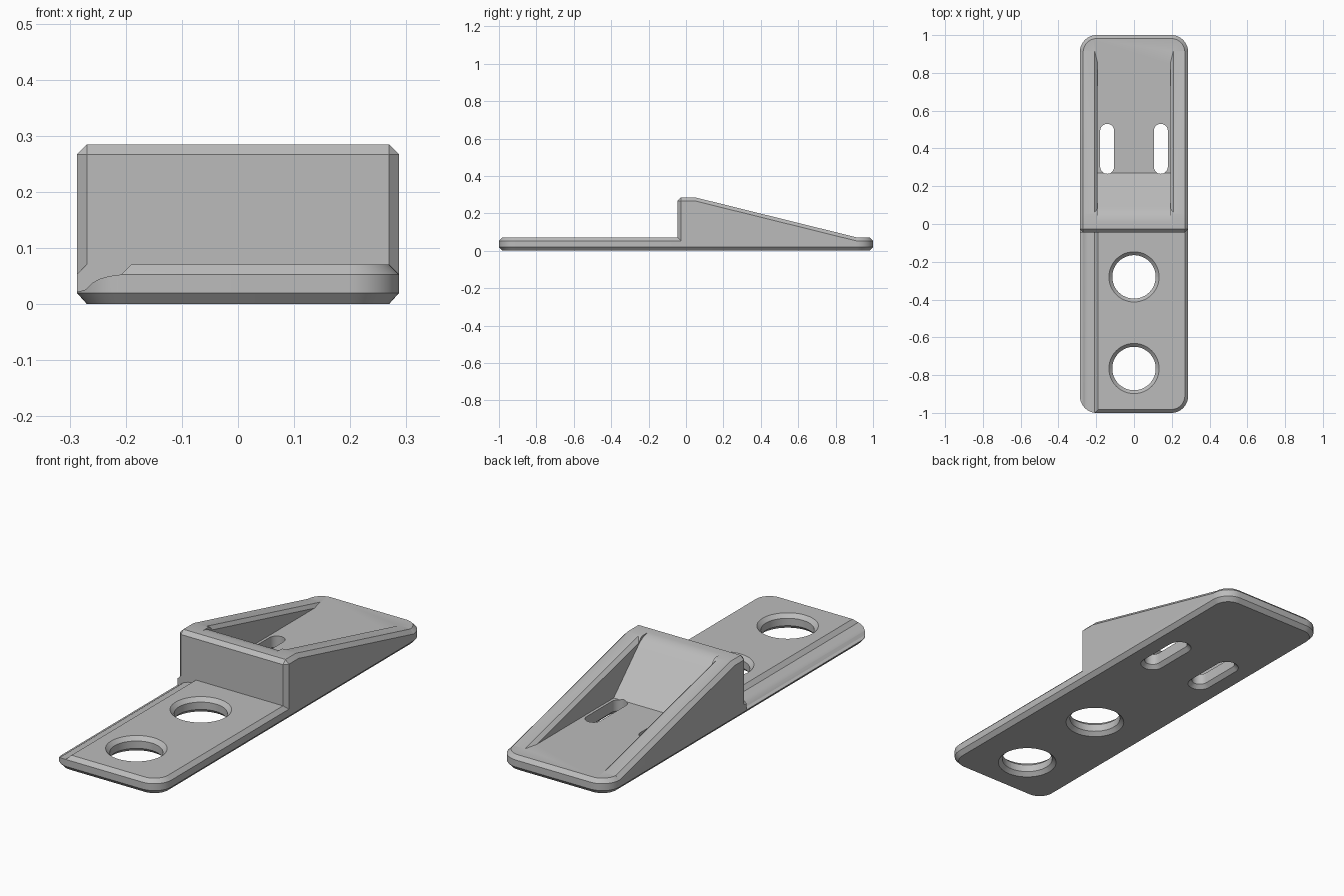
import bpy, bmesh, math

default = bpy.data.objects.get("Cube")
if default:
    bpy.data.objects.remove(default, do_unlink=True)

grey = bpy.data.materials.new("plain_grey")
grey.use_nodes = True
COLOUR = (0.5, 0.5, 0.5, 1)
grey.diffuse_color = COLOUR
grey.node_tree.nodes["Principled BSDF"].inputs["Base Color"].default_value = COLOUR

HALF = 0.287      # half width
C = 0.018         # chamfer
TOP = 0.071       # plate thickness
RIDGE = 0.285     # wedge height


def add_object(name, bm):
    bmesh.ops.recalc_face_normals(bm, faces=bm.faces)
    mesh = bpy.data.meshes.new(name)
    bm.to_mesh(mesh)
    bm.free()
    mesh.materials.append(grey)
    obj = bpy.data.objects.new(name, mesh)
    bpy.context.collection.objects.link(obj)
    return obj


def loft(name, loops):
    """Closed solid through matching rings of points."""
    bm = bmesh.new()
    rings = [[bm.verts.new(p) for p in loop] for loop in loops]
    n = len(rings[0])
    for a, b in zip(rings, rings[1:]):
        for i in range(n):
            j = (i + 1) % n
            bm.faces.new((a[i], a[j], b[j], b[i]))
    bm.faces.new(rings[0])
    bm.faces.new(rings[-1])
    return add_object(name, bm)


def hull(name, points):
    bm = bmesh.new()
    for p in points:
        bm.verts.new(p)
    bmesh.ops.convex_hull(bm, input=bm.verts)
    bmesh.ops.dissolve_limit(bm, angle_limit=0.01, verts=bm.verts, edges=bm.edges)
    return add_object(name, bm)


def rounded(cx, cy, hx, hy, r, z, steps=12):
    """Rounded rectangle ring; a full radius gives a slot or circle."""
    ring = []
    for q, (sx, sy) in enumerate(((1, 1), (-1, 1), (-1, -1), (1, -1))):
        for i in range(steps + 1):
            a = math.pi / 2 * (q + i / steps)
            ring.append((cx + sx * (hx - r) + r * math.cos(a),
                         cy + sy * (hy - r) + r * math.sin(a), z))
    return ring


def combine(target, other, operation):
    mod = target.modifiers.new(operation.lower(), "BOOLEAN")
    mod.object, mod.operation, mod.solver = other, operation, "EXACT"
    bpy.context.view_layer.objects.active = target
    bpy.ops.object.modifier_apply(modifier=mod.name)
    bpy.data.objects.remove(other, do_unlink=True)


def opening(cx, cy, r, hy, levels):
    """Through cutter with a flared radius at each (z, flare) level."""
    rings = [rounded(cx, cy, r + f, hy + f, (r + f) * 0.9999, z) for z, f in levels]
    return loft("opening_cutter", rings)


# Base plate with chamfered rim
rim = ((0, C), (0.02, 0), (TOP - C, 0), (TOP, C))
bracket = loft("bracket_body", [rounded(0, 0, HALF - d, 1 - d, 0.09 - d, z)
                                for z, d in rim])

# Rounded relief along one long edge of the front half
relief = [(-0.4, 0.021), (-0.287, 0.022), (-0.272, 0.026), (-0.26, 0.038),
          (-0.247, 0.045), (-0.23, 0.05), (-0.208, 0.053), (-0.18, 0.081), (-0.4, 0.081)]
combine(bracket, loft("relief_cutter", [[(x, y, z) for x, z in relief]
                                        for y in (-1.1, -0.045)]), "DIFFERENCE")

# Sloped wedge with chamfered outer edges
outer = [(-0.027, 0.03), (-0.027, RIDGE - C), (0.046, RIDGE - C), (0.91, TOP - C), (0.91, 0.03)]
inner = [(-0.045, 0.03), (-0.045, RIDGE - C), (-0.027, RIDGE), (0.05, RIDGE), (0.914, TOP)]
wedge = hull("wedge", [(s * x, y, z) for s in (-1, 1)
                       for x, prof in ((HALF, outer), (HALF - C, inner)) for y, z in prof])

# Open pocket with a ramp rounded into the ridge
ramp = [(0.343, 0), (0.27, TOP), (0.088, 0.247), (0.07, 0.263), (0.05, 0.275),
        (0.03, 0.282), (0.005, 0.286), (0.005, 0.4), (1.1, 0.4), (1.1, 0)]
combine(wedge, loft("pocket_cutter", [[(x, y, z) for y, z in ramp]
                                      for x in (-0.192, 0.192)]), "DIFFERENCE")


# Chamfer on the inner top edges of the side walls
def slope(y):
    return RIDGE - (y - 0.05) * (RIDGE - TOP) / 0.864


lip = []
for s in (-1, 1):
    for y0, y1 in ((0.085, 0.035), (0.97, 0.97)):
        lip += [(s * 0.19, y0, slope(y0) - 0.018), (s * 0.23, y1, slope(y1) + 0.022)]
combine(wedge, hull("lip_cutter", lip), "DIFFERENCE")
combine(bracket, wedge, "UNION")

# Round holes, countersunk on both sides
for y in (-0.28, -0.765):
    levels = ((-0.01, 0.028), (C, 0), (TOP - C, 0), (TOP + 0.01, 0.028))
    combine(bracket, opening(0, y, 0.115, 0.115, levels), "DIFFERENCE")

# Long slots, countersunk underneath
for x in (-0.142, 0.142):
    levels = ((-0.01, 0.028), (C, 0), (0.25, 0))
    combine(bracket, opening(x, 0.398, 0.037, 0.132, levels), "DIFFERENCE")

bpy.ops.object.select_all(action="DESELECT")
bracket.select_set(True)
bpy.context.view_layer.objects.active = bracket
bpy.ops.object.shade_smooth_by_angle(angle=math.radians(25))
